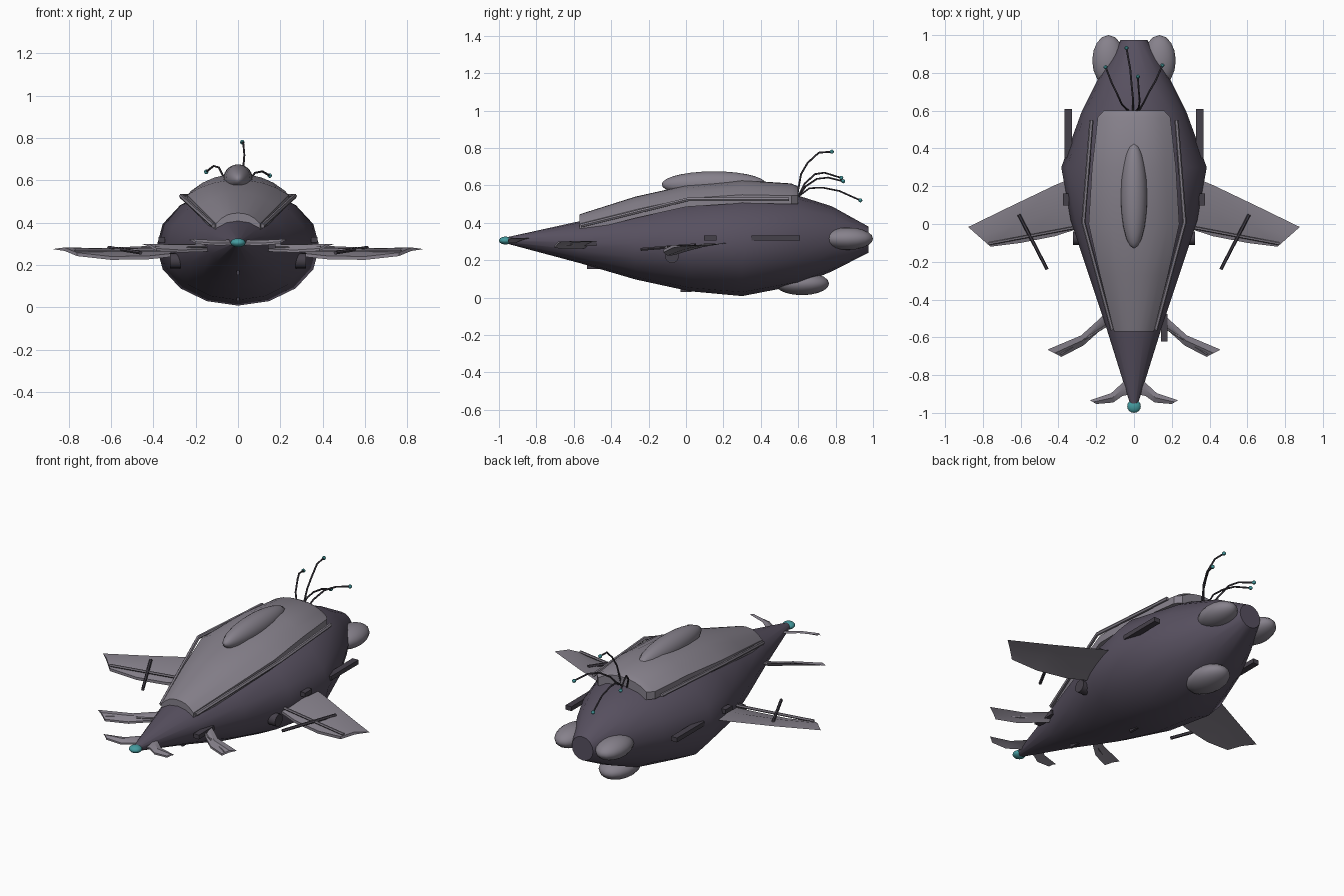
import bpy, bmesh, math
from mathutils import Vector

if "Cube" in bpy.data.objects:
    bpy.data.objects.remove(bpy.data.objects["Cube"])

def mat(name, c):
    m = bpy.data.materials.new(name)
    m.diffuse_color = (*c, 1)
    m.use_nodes = True
    m.node_tree.nodes["Principled BSDF"].inputs["Base Color"].default_value = m.diffuse_color
    return m

HULL = mat("dark_hull", (0.095, 0.08, 0.115))
PANEL = mat("light_panel", (0.24, 0.22, 0.26))
TRIM = mat("dark_trim", (0.06, 0.052, 0.068))
TEAL = mat("teal", (0.06, 0.33, 0.35))

def finish(o, name, m, angle=None):
    o.name = name
    o.data.materials.clear()
    o.data.materials.append(m)
    if angle:
        bpy.ops.object.select_all(action='DESELECT')
        o.select_set(True)
        bpy.context.view_layer.objects.active = o
        bpy.ops.object.shade_smooth_by_angle(angle=math.radians(angle))
    return o

def loft(name, rings, m, angle=40):
    """Skin closed rings of equal point count and cap both ends."""
    bm = bmesh.new()
    vs = [[bm.verts.new(p) for p in r] for r in rings]
    n = len(vs[0])
    for a, b in zip(vs, vs[1:]):
        for i in range(n):
            j = (i + 1) % n
            bm.faces.new((a[i], a[j], b[j], b[i]))
    bm.faces.new(vs[0])
    bm.faces.new(vs[-1])
    bmesh.ops.recalc_face_normals(bm, faces=bm.faces)
    me = bpy.data.meshes.new(name)
    bm.to_mesh(me)
    bm.free()
    o = bpy.data.objects.new(name, me)
    bpy.context.collection.objects.link(o)
    return finish(o, name, m, angle)

def ball(name, loc, size, m, seg=16, rings=10):
    bpy.ops.mesh.primitive_uv_sphere_add(segments=seg, ring_count=rings, location=loc)
    o = bpy.context.object
    o.scale = size
    return finish(o, name, m, 30)

def box(name, loc, size, m):
    bpy.ops.mesh.primitive_cube_add(size=1, location=loc)
    o = bpy.context.object
    o.scale = size
    return finish(o, name, m)

def tube(name, pts, r, m, res=1):
    cu = bpy.data.curves.new(name, 'CURVE')
    cu.dimensions = '3D'
    cu.bevel_depth, cu.bevel_resolution, cu.use_fill_caps = r, res, True
    sp = cu.splines.new('POLY')
    sp.points.add(len(pts) - 1)
    for p, q in zip(sp.points, pts):
        p.co = (*q, 1)
    o = bpy.data.objects.new(name, cu)
    bpy.context.collection.objects.link(o)
    bpy.ops.object.select_all(action='DESELECT')
    o.select_set(True)
    bpy.context.view_layer.objects.active = o
    bpy.ops.object.convert(target='MESH')
    return finish(bpy.context.object, name, m, 50)

def fin(name, lead, trail, t, camber, s):
    """Thin curved blade between a rear edge and a front edge, s = side."""
    rings = []
    for a, b in zip(lead, trail):
        a, b = Vector(a), Vector(b)
        mid = (a + b) / 2 + Vector((0, 0, camber))
        up = Vector((0, 0, t))
        r = [a, mid + up / 2, b + up / 2, b - up / 2, mid - up / 2]
        rings.append([(s * p.x, p.y, p.z) for p in r])
    return loft(name, rings, PANEL, 35)

# Hull: y, half width, bottom z, top z
N = 16
stations = [(-0.97, .015, .292, .32), (-0.57, .14, .185, .408), (-0.27, .24, .097, .475),
            (0.02, .335, .034, .535), (0.3, .385, .008, .565), (0.6, .275, .066, .545),
            (0.78, .185, .14, .488), (0.975, .07, .24, .38)]
loft("hull", [[(w * math.cos(2 * math.pi * i / N), y,
                (a + b) / 2 + (b - a) / 2 * math.sin(2 * math.pi * i / N)) for i in range(N)]
              for y, w, a, b in stations], HULL, 40)

# Raised back plate: y, half width, edge z, top z
plate = [(-0.57, .105, .395, .445), (-0.27, .18, .47, .54), (0.0, .24, .53, .60),
         (0.3, .222, .55, .628), (0.565, .192, .545, .61), (0.6, .16, .545, .593)]
rings = []
for y, w, e, top in plate:
    arch = [(w * k / 4, y, e + (top - e) * (1 - abs(k / 4) ** 2.4)) for k in range(-4, 5)]
    rings.append(arch + [(w, y, e - .045), (-w, y, e - .045)])
loft("back_plate", rings, PANEL, 35)
ball("spine_bump", (0, .15, .605), (.07, .28, .07), PANEL, 20, 14)

# Nose tip
ball("nose_tip", (0, -.965, .305), (.036, .035, .021), TEAL)

# Rear and belly pods
ball("belly_pod", (0, .62, .075), (.10, .145, .062), PANEL)

for s, side in ((1, "right"), (-1, "left")):
    ball("rear_pod_" + side, (s * .135, .865, .315), (.086, .135, .06), PANEL)

    # Rails along the plate edges
    tube("plate_rail_" + side, [(s * .115, -.56, .385), (s * .268, .01, .525),
                                (s * .225, .55, .525)], .011, PANEL)

    # Main wings, middle fins, tail fins
    fin("main_wing_" + side,
        [(.30, .255, .295), (.42, .205, .29), (.65, .095, .28), (.878, -.016, .275)],
        [(.28, -.02, .25), (.42, -.065, .235), (.60, -.10, .232), (.76, -.12, .25)],
        .016, .012, s)
    tube("wing_edge_bar_" + side, [(s * .32, -.02, .272), (s * .77, -.105, .268)], .008, PANEL)
    tube("wing_strut_" + side, [(s * .61, .05, .282), (s * .46, -.24, .258)], .009, TRIM)
    fin("middle_fin_" + side,
        [(.10, -.41, .30), (.18, -.50, .30), (.28, -.59, .298), (.458, -.665, .30)],
        [(.09, -.51, .275), (.17, -.555, .268), (.27, -.645, .265), (.385, -.703, .272)],
        .012, .008, s)
    tube("middle_fin_bar_" + side, [(s * .14, -.535, .285), (s * .39, -.69, .285)], .006, PANEL)
    fin("tail_fin_" + side,
        [(.01, -.81, .318), (.06, -.84, .318), (.12, -.895, .315), (.233, -.933, .318)],
        [(.01, -.90, .302), (.06, -.91, .298), (.11, -.945, .298), (.20, -.953, .305)],
        .01, .006, s)

    # Side bars, round ports and small blocks by the wing roots
    box("side_bar_" + side, (s * .348, .48, .318), (.038, .26, .026), TRIM)
    bpy.ops.mesh.primitive_cylinder_add(vertices=16, radius=.036, depth=.05,
                                        location=(s * .297, -.075, .22),
                                        rotation=(0, math.pi / 2, 0))
    finish(bpy.context.object, "side_port_" + side, TRIM, 40)
    box("wing_root_block_" + side, (s * .36, .13, .318), (.03, .065, .026), TRIM)

# Single forward bar on one side, and belly slots
box("forward_bar", (.16, -.55, .29), (.036, .145, .026), TRIM)
box("belly_slot_front", (0, -.49, .168), (.014, .08, .03), TRIM)
box("belly_slot_rear", (0, .0, .04), (.014, .06, .02), TRIM)

# Whiskers with bead tips
whiskers = [
    [(.01, .595, .55), (.025, .615, .66), (.03, .65, .72), (.025, .71, .775), (.02, .78, .78)],
    [(-.03, .60, .54), (-.065, .635, .61), (-.09, .69, .66), (-.115, .74, .668), (-.15, .83, .64)],
    [(.025, .60, .54), (.05, .64, .595), (.08, .70, .635), (.115, .76, .642), (.15, .84, .622)],
    [(-.005, .60, .54), (-.005, .66, .585), (-.012, .73, .588), (-.02, .82, .57), (-.04, .932, .52)]]
for i, w in enumerate(whiskers, 1):
    tube(f"whisker_{i}", w, .005, TRIM)
    ball(f"whisker_bead_{i}", w[-1], (.011,) * 3, TEAL, 10, 6)
